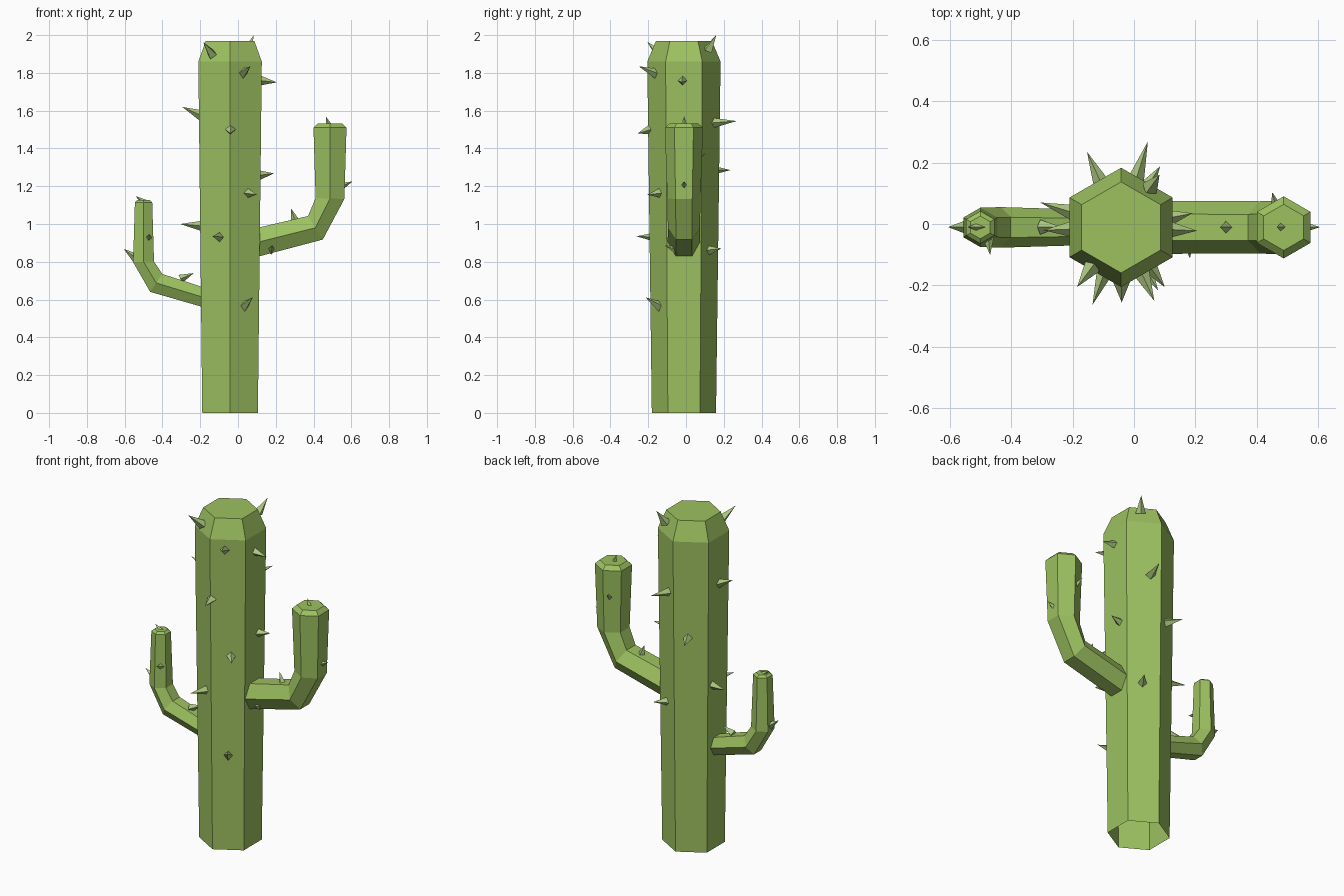
import bpy, bmesh, math
from mathutils import Vector

if "Cube" in bpy.data.objects:
    bpy.data.objects.remove(bpy.data.objects["Cube"])


def material(name, rgb):
    m = bpy.data.materials.new(name)
    m.diffuse_color = (*rgb, 1)
    m.use_nodes = True
    m.node_tree.nodes["Principled BSDF"].inputs["Base Color"].default_value = m.diffuse_color
    return m


GREEN = material("cactus green", (0.337, 0.535, 0.117))
PALE = material("pale spine green", (0.42, 0.58, 0.22))
AXIS = Vector((-0.042, -0.011, 0))


def finish(bm, name, mat):
    bmesh.ops.recalc_face_normals(bm, faces=bm.faces)
    me = bpy.data.meshes.new(name)
    bm.to_mesh(me)
    bm.free()
    me.materials.append(mat)
    ob = bpy.data.objects.new(name, me)
    bpy.context.collection.objects.link(ob)


def hex_tube(name, rings):
    """Loft hexagons (x, z, radius, tilt in degrees) with corners on +-y."""
    bm = bmesh.new()
    loops = []
    for x, z, r, tilt in rings:
        t = math.radians(tilt)
        u = Vector((math.cos(t), 0, math.sin(t)))
        angles = [math.radians(30 + 60 * k) for k in range(6)]
        loops.append([bm.verts.new(Vector((x, AXIS.y, z)) + u * r * math.cos(a)
                                   + Vector((0, r * math.sin(a), 0))) for a in angles])
    for a, b in zip(loops, loops[1:]):
        for k in range(6):
            j = (k + 1) % 6
            bm.faces.new((a[k], a[j], b[j], b[k]))
    bm.faces.new(loops[-1])
    finish(bm, name, GREEN)


def spines(name, pairs, radius):
    """Four-sided spines from (base, tip) pairs."""
    bm = bmesh.new()
    for base, tip in pairs:
        d = tip - base
        rot = d.to_track_quat('Z', 'Y').to_matrix().to_4x4()
        rot.translation = (base + tip) / 2
        bmesh.ops.create_cone(bm, cap_ends=True, segments=4, radius1=radius,
                              radius2=0, depth=d.length, matrix=rot)
    bmesh.ops.remove_doubles(bm, verts=bm.verts, dist=1e-5)
    finish(bm, name, PALE)


def trunk_spine(x, y, z, rise):
    """Spine growing outward from the hexagonal trunk wall to the given tip."""
    tip = Vector((x, y, z))
    out = Vector((x, y, 0)) - AXIS
    off_face = (math.atan2(out.y, out.x) + math.pi / 6) % (math.pi / 3) - math.pi / 6
    wall = (0.147 + 0.011 * z) / math.cos(off_face) - 0.012
    return AXIS + out.normalized() * wall + Vector((0, 0, z - rise)), tip


# Trunk (open underneath) and the two bent arms
hex_tube("trunk", [(AXIS.x, 0, .17, 0), (AXIS.x, 1.86, .194, 0), (AXIS.x, 1.97, .148, 0)])
hex_tube("right_arm", [(.09, .90, .086, -76), (.41, .98, .085, -58), (.487, 1.135, .088, -2),
                       (.487, 1.51, .101, 0), (.487, 1.533, .075, 0)])
hex_tube("left_arm", [(-.17, .608, .058, 76), (-.433, .688, .066, 56), (-.5, .8, .064, 2),
                      (-.5, 1.115, .053, 0), (-.5, 1.127, .037, 0)])

# Trunk spines: tip position and rise from base to tip
spines("trunk_spines", [trunk_spine(*s) for s in (
    (-.185, -.205, 1.965, .07), (.083, .16, 2, .08), (.066, -.25, 1.835, .04),
    (.205, -.022, 1.75, -.01), (-.295, -.02, 1.62, .045), (-.04, -.255, 1.48, -.02),
    (.045, .268, 1.545, .01), (.19, .035, 1.268, .01), (-.153, .235, 1.285, 0),
    (-.305, .07, 1, .01), (.1, -.205, 1.155, -.01), (-.135, -.263, .935, .005),
    (.085, .188, .87, .01), (.078, -.215, .612, .05))], 0.028)

# Arm spines: tip position and growing direction
DIRECTION = {"left": (-.8, 0, .6), "right": (.9, 0, .4), "up": (-.3, 0, .9),
             "front": (.1, -.9, .3), "back": (-.2, .8, .5)}


def arm_spine(x, y, z, way):
    tip = Vector((x, y, z))
    return tip - Vector(DIRECTION[way]) * 0.078, tip


spines("right_arm_spines", [arm_spine(*s) for s in (
    (.182, -.112, .885, "front"), (.28, -.01, 1.083, "up"), (.605, -.01, 1.225, "right"),
    (.45, .103, 1.375, "back"), (.465, -.01, 1.57, "up"))], 0.024)
spines("left_arm_spines", [arm_spine(*s) for s in (
    (-.605, -.01, .868, "left"), (-.542, -.01, 1.148, "left"),
    (-.468, -.10, .945, "front"), (-.235, -.01, .74, "right"))], 0.024)
